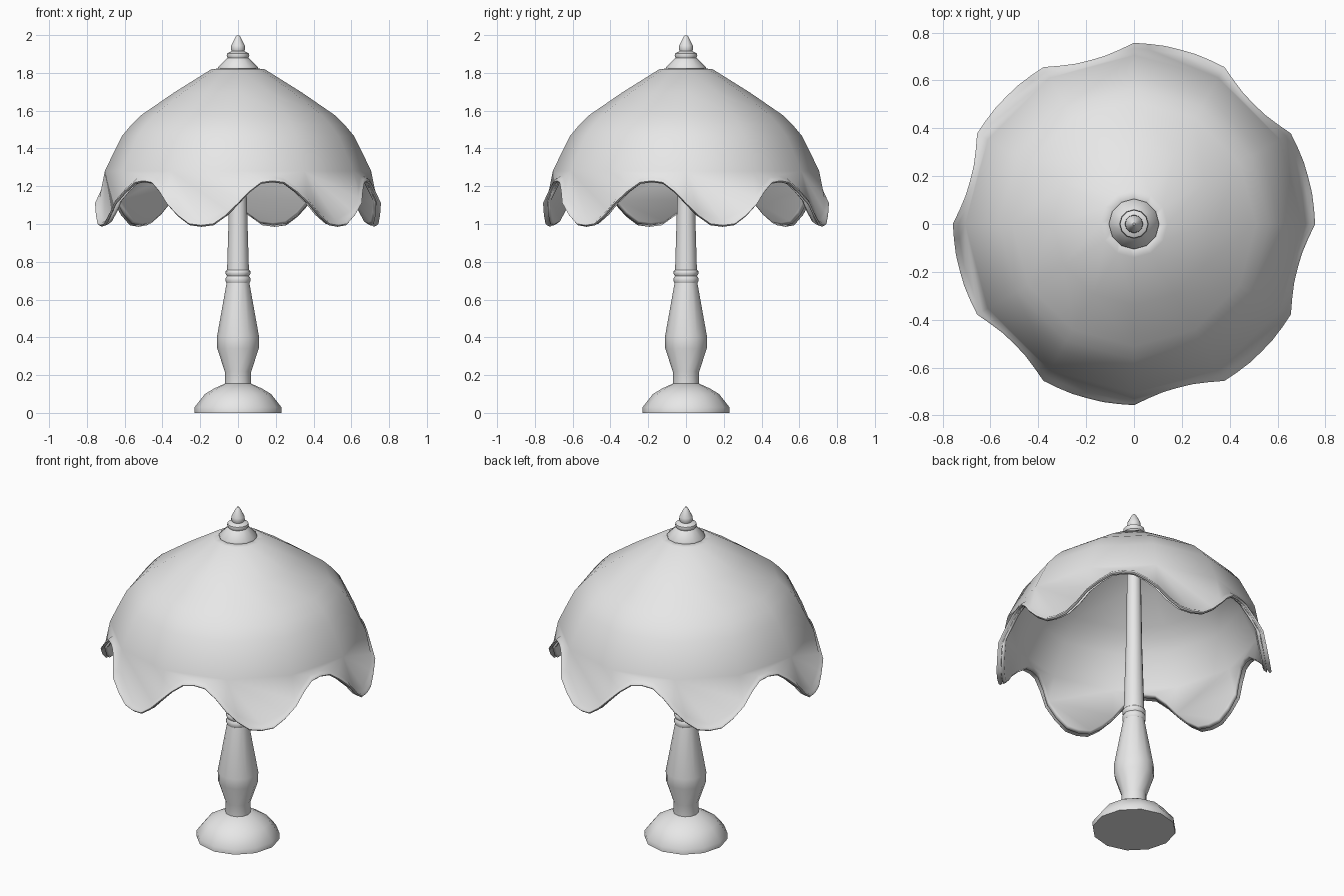
import bpy, bmesh, math

cube = bpy.data.objects.get("Cube")
if cube:
    bpy.data.objects.remove(cube, do_unlink=True)

SIDES = 12
STEP = math.tau / SIDES
CUTS = 6          # rim segments per panel

grey = bpy.data.materials.new("plain grey")
grey.use_nodes = True
colour = (0.8, 0.8, 0.8, 1)
grey.diffuse_color = colour
grey.node_tree.nodes["Principled BSDF"].inputs["Base Color"].default_value = colour


def finish(name, bm, angle):
    bmesh.ops.recalc_face_normals(bm, faces=bm.faces)
    mesh = bpy.data.meshes.new(name)
    bm.to_mesh(mesh)
    bm.free()
    mesh.materials.append(grey)
    obj = bpy.data.objects.new(name, mesh)
    bpy.context.collection.objects.link(obj)
    bpy.ops.object.select_all(action="DESELECT")
    obj.select_set(True)
    bpy.context.view_layer.objects.active = obj
    bpy.ops.object.shade_smooth_by_angle(angle=math.radians(angle))
    return obj


def ring(bm, r, z):
    return [bm.verts.new((r * math.cos(i * STEP), r * math.sin(i * STEP), z))
            for i in range(SIDES)]


def bridge(bm, a, b):
    n = len(a)
    for i in range(n):
        j = (i + 1) % n
        bm.faces.new((a[i], a[j], b[j], b[i]))


def lathe(name, profile, angle=50):
    bm = bmesh.new()
    rings = [ring(bm, r, z) for r, z in profile]
    for a, b in zip(rings, rings[1:]):
        bridge(bm, a, b)
    bm.faces.new(rings[0])
    bm.faces.new(rings[-1])
    return finish(name, bm, angle)


# Turned base, column and finial
lathe("base", [(0.23, 0), (0.23, 0.03), (0.175, 0.1), (0.125, 0.13), (0.07, 0.155)])
lathe("column_body", [(0.07, 0.14), (0.07, 0.22), (0.11, 0.34), (0.112, 0.4),
                      (0.06, 0.69)])
lathe("lower_collar", [(0.055, 0.68), (0.065, 0.695), (0.065, 0.715), (0.055, 0.73)])
lathe("upper_collar", [(0.055, 0.72), (0.065, 0.735), (0.065, 0.75), (0.055, 0.76)])
lathe("stem", [(0.058, 0.75), (0.046, 1.15), (0.035, 1.83)])
lathe("top_cap", [(0.105, 1.82), (0.105, 1.832), (0.055, 1.88), (0.06, 1.89),
                  (0.058, 1.903), (0.035, 1.915)])
lathe("finial", [(0.026, 1.9), (0.038, 1.925), (0.036, 1.945), (0.013, 1.99), (0.005, 2.0)])

# Twelve-panel shade with a scalloped, beaded rim
EDGE_Z, EDGE_R, SLOPE = 1.28, 0.705, 0.2


def rim_row(bm, lift, outset):
    verts = []
    for i in range(SIDES):
        for k in range(CUTS):
            t = k / CUTS
            ang = (i + t) * STEP
            wave = max(-1, min(1, 1.07 * math.cos(6 * (ang - STEP / 2))))
            z = 1.103 - 0.118 * wave + lift
            r = EDGE_R + SLOPE * (EDGE_Z - z) + outset
            a, b = i * STEP, (i + 1) * STEP
            verts.append(bm.verts.new((
                r * ((1 - t) * math.cos(a) + t * math.cos(b)),
                r * ((1 - t) * math.sin(a) + t * math.sin(b)), z)))
    return verts


bm = bmesh.new()
profile = [(0.08, 1.825), (0.14, 1.82), (0.34, 1.695), (0.51, 1.578), (0.565, 1.525),
           (0.615, 1.465), (0.655, 1.385), (EDGE_R, EDGE_Z)]
rings = [ring(bm, r, z) for r, z in profile]
for a, b in zip(rings, rings[1:]):
    bridge(bm, a, b)
rows = [rim_row(bm, *offsets) for offsets in
        [(0.035, 0), (0.022, 0.014), (0.008, 0.018), (0, 0.008)]]
for i in range(SIDES):
    low = [rows[0][(i * CUTS + k) % len(rows[0])] for k in range(CUTS + 1)]
    bm.faces.new([rings[-1][(i + 1) % SIDES], rings[-1][i]] + low)
for a, b in zip(rows, rows[1:]):
    bridge(bm, a, b)
shade = finish("lamp_shade", bm, 60)
thick = shade.modifiers.new("thickness", "SOLIDIFY")
thick.thickness = 0.025
thick.offset = -1
